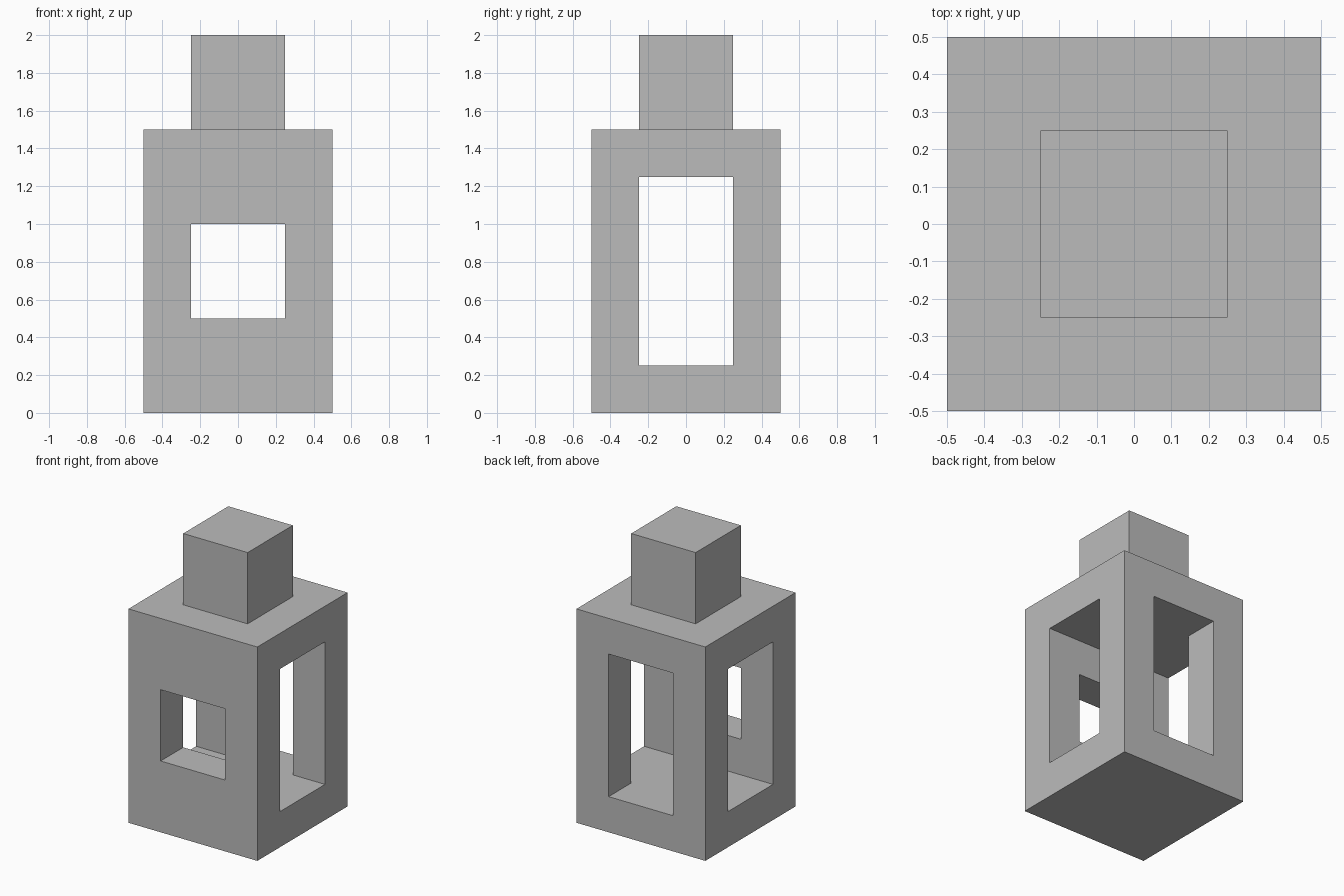
import bpy

if "Cube" in bpy.data.objects:
    bpy.data.objects.remove(bpy.data.objects["Cube"])

# One plain colour for the whole model
grey = bpy.data.materials.new("light_grey")
grey.diffuse_color = (0.5, 0.5, 0.5, 1)
grey.use_nodes = True
grey.node_tree.nodes["Principled BSDF"].inputs["Base Color"].default_value = grey.diffuse_color


def box(name, x, y, z):
    """Axis-aligned box from (min, max) ranges."""
    centre = [(r[0] + r[1]) / 2 for r in (x, y, z)]
    bpy.ops.mesh.primitive_cube_add(size=1, location=centre)
    ob = bpy.context.object
    ob.name = name
    ob.scale = [r[1] - r[0] for r in (x, y, z)]
    bpy.ops.object.transform_apply(location=True, rotation=False, scale=True)
    ob.data.materials.append(grey)
    return ob


# Body block and the cap on top
body = box("body", (-0.5, 0.5), (-0.5, 0.5), (0, 1.5))
box("cap", (-0.25, 0.25), (-0.25, 0.25), (1.5, 2))

# Openings: tall tunnel through both sides, tall back opening, small front window
cutters = [
    box("side_tunnel_cutter", (-0.6, 0.6), (-0.25, 0.25), (0.25, 1.25)),
    box("back_opening_cutter", (-0.25, 0.25), (0, 0.6), (0.25, 1.25)),
    box("front_window_cutter", (-0.25, 0.25), (-0.6, 0), (0.5, 1)),
]
for cutter in cutters:
    mod = body.modifiers.new(cutter.name, "BOOLEAN")
    mod.operation = "DIFFERENCE"
    mod.solver = "EXACT"
    mod.object = cutter
    cutter.hide_render = True
    cutter.display_type = "WIRE"
